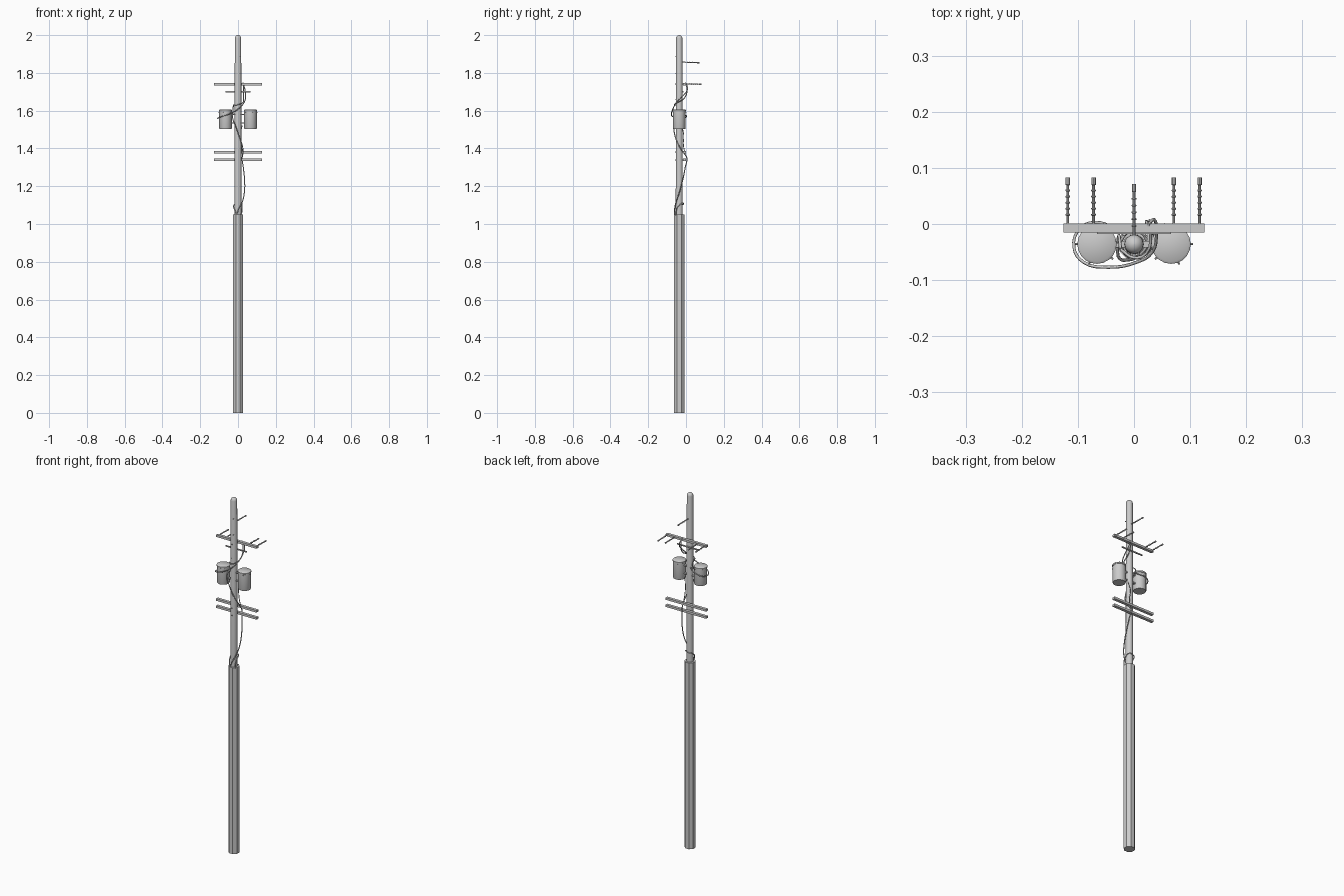
import bpy, bmesh
from math import pi, cos, sin
from mathutils import Vector

if "Cube" in bpy.data.objects:
    bpy.data.objects.remove(bpy.data.objects["Cube"])

PY = -0.036  # y of the pole axis


def finish(name, bm, smooth=False):
    bmesh.ops.recalc_face_normals(bm, faces=bm.faces)
    me = bpy.data.meshes.new(name)
    bm.to_mesh(me)
    bm.free()
    ob = bpy.data.objects.new(name, me)
    bpy.context.collection.objects.link(ob)
    if smooth:
        bpy.ops.object.select_all(action='DESELECT')
        ob.select_set(True)
        bpy.context.view_layer.objects.active = ob
        bpy.ops.object.shade_smooth_by_angle(angle=0.7)
    return ob


def lathe(name, start, axis, profile, sides, smooth=True, turn=0.0):
    """Rings of (distance, radius) along an axis, capped at both ends."""
    bm = bmesh.new()
    q = Vector((0, 0, 1)).rotation_difference(Vector(axis).normalized())
    rings = []
    for d, r in profile:
        rings.append([bm.verts.new(Vector(start) + q @ Vector(
            (r * cos(turn + 2 * pi * i / sides), r * sin(turn + 2 * pi * i / sides), d)))
            for i in range(sides)])
    for a, b in zip(rings, rings[1:]):
        for i in range(sides):
            j = (i + 1) % sides
            bm.faces.new((a[i], a[j], b[j], b[i]))
    bm.faces.new(rings[0])
    bm.faces.new(rings[-1])
    return finish(name, bm, smooth)


def box(name, centre, size):
    bm = bmesh.new()
    bmesh.ops.create_cube(bm, size=1)
    for v in bm.verts:
        v.co = Vector(centre) + Vector(c * s for c, s in zip(v.co, size))
    return finish(name, bm)


def wire(name, points, radius=0.0028):
    cu = bpy.data.curves.new(name, 'CURVE')
    cu.dimensions = '3D'
    cu.bevel_depth = radius
    cu.bevel_resolution = 1
    cu.resolution_u = 4
    cu.use_fill_caps = True
    sp = cu.splines.new('BEZIER')
    sp.bezier_points.add(len(points) - 1)
    for bp, p in zip(sp.bezier_points, points):
        bp.co = p
        bp.handle_left_type = bp.handle_right_type = 'AUTO'
    ob = bpy.data.objects.new(name, cu)
    bpy.context.collection.objects.link(ob)
    bpy.ops.object.select_all(action='DESELECT')
    ob.select_set(True)
    bpy.context.view_layer.objects.active = ob
    bpy.ops.object.convert(target='MESH')


# Pole: faceted lower sleeve, round upper mast with a domed tip
lathe("lower_pole", (0, PY, 0), (0, 0, 1), [(0, 0.0295), (1.05, 0.0295)], 8, False, pi / 8)
dome = [(1.983 + 0.017 * sin(a), 0.017 * cos(a)) for a in (0, 0.4, 0.8, 1.2, 1.5)]
lathe("upper_pole", (0, PY, 0), (0, 0, 1), [(1.04, 0.0185)] + dome, 16)

# Crossarms and their fixing bolts
for n, z in enumerate((1.34, 1.38, 1.74)):
    box(f"crossarm_{n}", (0, -0.007, z), (0.252, 0.016, 0.012))
    lathe(f"crossarm_bolt_{n}", (0, -0.058, z), (0, 1, 0), [(0, 0.003), (0.055, 0.003)], 6, False)
box("small_crossarm", (0, -0.015, 1.70), (0.132, 0.006, 0.006))

# Ribbed insulator pins pointing backwards


def insulator(name, x, y0, y1, z):
    length = y1 - y0
    prof = [(0, 0.0025)]
    for k in range(5):
        d = length * (0.2 + 0.13 * k)
        prof += [(d - 0.002, 0.0025), (d - 0.001, 0.0042), (d + 0.001, 0.0042), (d + 0.002, 0.0025)]
    prof += [(length - 0.014, 0.0025), (length - 0.013, 0.004), (length, 0.004)]
    lathe(name, (x, y0, z), (0, 1, -0.03), prof, 8)


for n, x in enumerate((-0.118, -0.072, 0.071, 0.117)):
    insulator(f"insulator_{n}", x, 0.0, 0.083, 1.742)
insulator("top_insulator", 0, -0.022, 0.071, 1.857)

# Transformer cans with lids, lugs and brackets to the pole
for side, tag in ((-1, "left"), (1, "right")):
    x = side * 0.066
    lathe(f"{tag}_transformer", (x, PY, 1.503), (0, 0, 1),
          [(0, 0.032), (0.004, 0.0335), (0.092, 0.0335), (0.093, 0.035),
           (0.100, 0.035), (0.103, 0.031)], 20)
    for z in (1.535, 1.58):
        box(f"{tag}_bracket_{z}", (side * 0.026, PY, z), (0.03, 0.012, 0.007))
    for k, a in enumerate((0.0, 1.9, 3.9, 5.1)):
        d = Vector((side * cos(a), sin(a), 0))
        lathe(f"{tag}_lug_{k}", Vector((x, PY, 1.592)) + d * 0.03, d,
              [(0, 0.002), (0.009, 0.002)], 6, False)

# Small bolts on the mast
for n, (x, z) in enumerate(((0.008, 1.885), (0.008, 1.795), (-0.004, 1.66))):
    lathe(f"mast_bolt_{n}", (x, PY - 0.012, z), (0, -1, 0), [(0, 0.002), (0.009, 0.002)], 6, False)

# Hanging cables
wire("transformer_loop_cable", [
    (0.025, -0.002, 1.748), (0.036, 0.008, 1.715), (0.040, -0.015, 1.68), (0.033, -0.050, 1.645),
    (0.005, -0.068, 1.612), (-0.045, -0.077, 1.582), (-0.090, -0.068, 1.568),
    (-0.107, -0.042, 1.560), (-0.098, -0.010, 1.562), (-0.070, 0.003, 1.570),
    (-0.035, -0.008, 1.578), (-0.015, -0.020, 1.585)])
wire("upper_cable", [
    (0.030, 0.000, 1.742), (0.028, 0.006, 1.71), (0.030, -0.010, 1.665),
    (0.022, -0.052, 1.64), (0.000, -0.060, 1.632), (-0.024, -0.045, 1.63)])
wire("mid_cable", [
    (-0.024, -0.045, 1.63), (-0.027, -0.020, 1.60), (-0.028, -0.058, 1.56),
    (-0.010, -0.064, 1.51), (0.010, -0.055, 1.455), (0.024, -0.035, 1.41),
    (0.027, -0.010, 1.375)])
wire("lower_cable", [
    (0.027, -0.010, 1.375), (0.022, 0.004, 1.35), (0.028, -0.004, 1.30), (0.035, -0.018, 1.23),
    (0.034, -0.034, 1.17), (0.022, -0.053, 1.115), (0.004, -0.060, 1.08), (-0.010, -0.060, 1.045)])
wire("rear_cable", [
    (0.022, -0.022, 1.52), (0.012, -0.012, 1.47), (0.018, -0.014, 1.42), (0.024, -0.002, 1.36)],
    0.0022)
wire("base_cable", [
    (0.018, -0.055, 1.045), (0.022, -0.045, 1.09), (0.016, -0.018, 1.11), (-0.006, -0.013, 1.105),
    (-0.022, -0.028, 1.10), (-0.018, -0.050, 1.075), (-0.006, -0.060, 1.045)])
